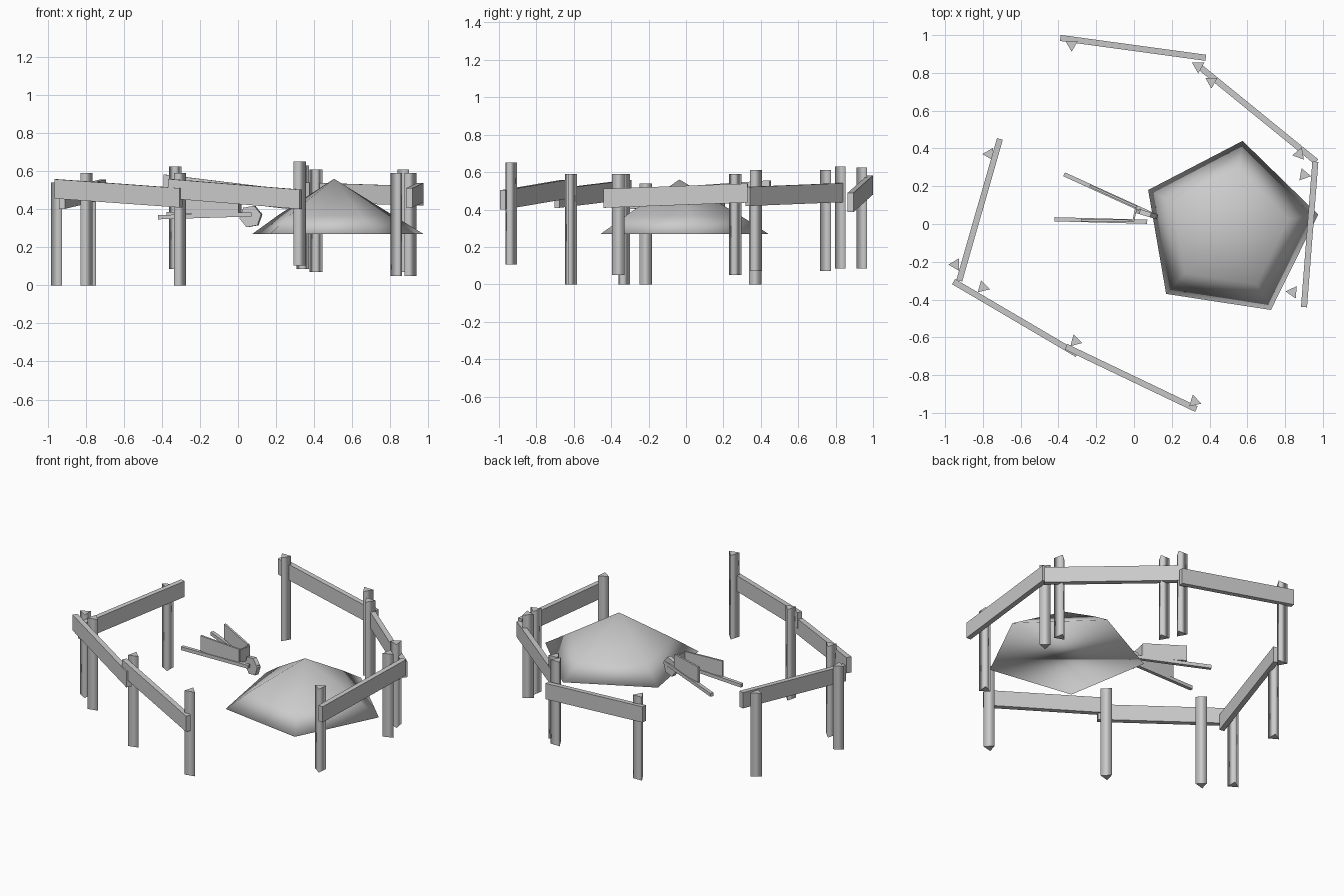
import bpy, bmesh, math
from mathutils import Vector

if "Cube" in bpy.data.objects:
    bpy.data.objects.remove(bpy.data.objects["Cube"])

grey = bpy.data.materials.new("plain_grey")
grey.diffuse_color = (0.6, 0.6, 0.6, 1)
grey.use_nodes = True
grey.node_tree.nodes["Principled BSDF"].inputs["Base Color"].default_value = grey.diffuse_color


def finish(name, bm):
    bmesh.ops.recalc_face_normals(bm, faces=bm.faces)
    me = bpy.data.meshes.new(name)
    bm.to_mesh(me)
    bm.free()
    me.materials.append(grey)
    ob = bpy.data.objects.new(name, me)
    bpy.context.collection.objects.link(ob)
    return ob


def beam(name, a, b, width, height):
    """Straight bar from a to b with upright ends; a and b are centre points."""
    a, b = Vector(a), Vector(b)
    d = b - a
    side = Vector((-d.y, d.x, 0)).normalized() * width / 2
    up = Vector((0, 0, height / 2))
    bm = bmesh.new()
    rings = [[bm.verts.new(p + s * side + u * up)
              for s, u in ((-1, -1), (1, -1), (1, 1), (-1, 1))] for p in (a, b)]
    for ring in rings:
        bm.faces.new(ring)
    for i in range(4):
        j = (i + 1) % 4
        bm.faces.new((rings[0][i], rings[0][j], rings[1][j], rings[1][i]))
    return finish(name, bm)


def post(name, x, y, z0, z1, angle):
    """Three-sided post, smooth round the sides and flat on the caps."""
    bm = bmesh.new()
    rings = []
    for z in (z0, z1):
        rings.append([bm.verts.new((x + 0.038 * math.cos(math.radians(angle + 120 * k)),
                                    y + 0.038 * math.sin(math.radians(angle + 120 * k)), z))
                      for k in range(3)])
    for ring in rings:
        cap = bm.faces.new(ring)
        for e in cap.edges:
            e.smooth = False
    for i in range(3):
        j = (i + 1) % 3
        f = bm.faces.new((rings[0][i], rings[0][j], rings[1][j], rings[1][i]))
        f.smooth = True
    return finish(name, bm)


# Fence posts: x, y, bottom, top, direction of one corner
posts = [(-0.33, 0.95, 0.085, 0.625, -90), (0.34, 0.835, 0.085, 0.63, -90),
         (0.41, 0.755, 0.07, 0.61, -90), (0.875, 0.37, 0.07, 0.61, 190),
         (0.90, 0.26, 0.05, 0.59, -10), (0.84, -0.36, 0.05, 0.59, 175),
         (0.32, -0.94, 0.105, 0.65, -17), (-0.31, -0.62, 0, 0.59, -15),
         (-0.80, -0.335, 0, 0.59, -16), (-0.945, -0.215, 0, 0.54, 180),
         (-0.765, 0.37, 0, 0.54, 180)]
for i, p in enumerate(posts):
    post(f"fence_post_{i + 1}", *p)

# Sloping fence rails between the posts
rails = [((-0.39, 0.985, 0.532), (0.38, 0.88, 0.438)),
         ((0.35, 0.83, 0.49), (0.965, 0.33, 0.47)),
         ((0.96, 0.33, 0.488), (0.90, -0.44, 0.46)),
         ((0.33, -0.98, 0.452), (-0.36, -0.65, 0.508)),
         ((-0.30, -0.69, 0.46), (-0.955, -0.305, 0.507)),
         ((-0.925, -0.30, 0.453), (-0.71, 0.45, 0.505))]
for i, (a, b) in enumerate(rails):
    beam(f"fence_rail_{i + 1}", a, b, 0.032, 0.102)

# Five-sided roof with a slightly flared brim and a closed base
bm = bmesh.new()
rim = [(0.575, 0.44), (0.075, 0.18), (0.17, -0.37), (0.725, -0.455), (0.975, 0.05)]
mid = [(0.55, 0.29), (0.21, 0.115), (0.27, -0.26), (0.65, -0.32), (0.815, 0.025)]
lo = [bm.verts.new((x, y, 0.27)) for x, y in rim]
hi = [bm.verts.new((x, y, 0.368)) for x, y in mid]
apex = bm.verts.new((0.505, -0.035, 0.56))
bm.faces.new(lo)
for i in range(5):
    j = (i + 1) % 5
    bm.faces.new((lo[i], lo[j], hi[j], hi[i]))
    bm.faces.new((hi[i], hi[j], apex))
for f in bm.faces:
    f.smooth = True
finish("roof", bm)

# Cart: two shafts, two side boards, an end board
beam("shaft_front", (-0.42, 0.025, 0.358), (0.07, 0.012, 0.373), 0.022, 0.022)
beam("shaft_back", (-0.37, 0.263, 0.375), (0.12, 0.04, 0.372), 0.022, 0.022)
beam("side_board_front", (-0.28, 0.02, 0.428), (0.0, 0.016, 0.415), 0.012, 0.10)
beam("side_board_back", (-0.235, 0.203, 0.445), (0.012, 0.09, 0.42), 0.012, 0.10)
beam("end_board", (-0.003, 0.018, 0.415), (0.014, 0.098, 0.415), 0.01, 0.09)

# Six-sided wheel standing upright
bm = bmesh.new()
axis = Vector((0.29, 0.957, 0))
along = Vector((0.957, -0.29, 0))
centre = Vector((0.068, 0.054, 0.362))
rings = [[bm.verts.new(centre + axis * s + 0.06 * (
    along * math.cos(math.radians(60 * k + 10)) + Vector((0, 0, math.sin(math.radians(60 * k + 10))))))
    for k in range(6)] for s in (-0.013, 0.013)]
for ring in rings:
    bm.faces.new(ring)
for i in range(6):
    j = (i + 1) % 6
    bm.faces.new((rings[0][i], rings[0][j], rings[1][j], rings[1][i]))
finish("wheel", bm)
